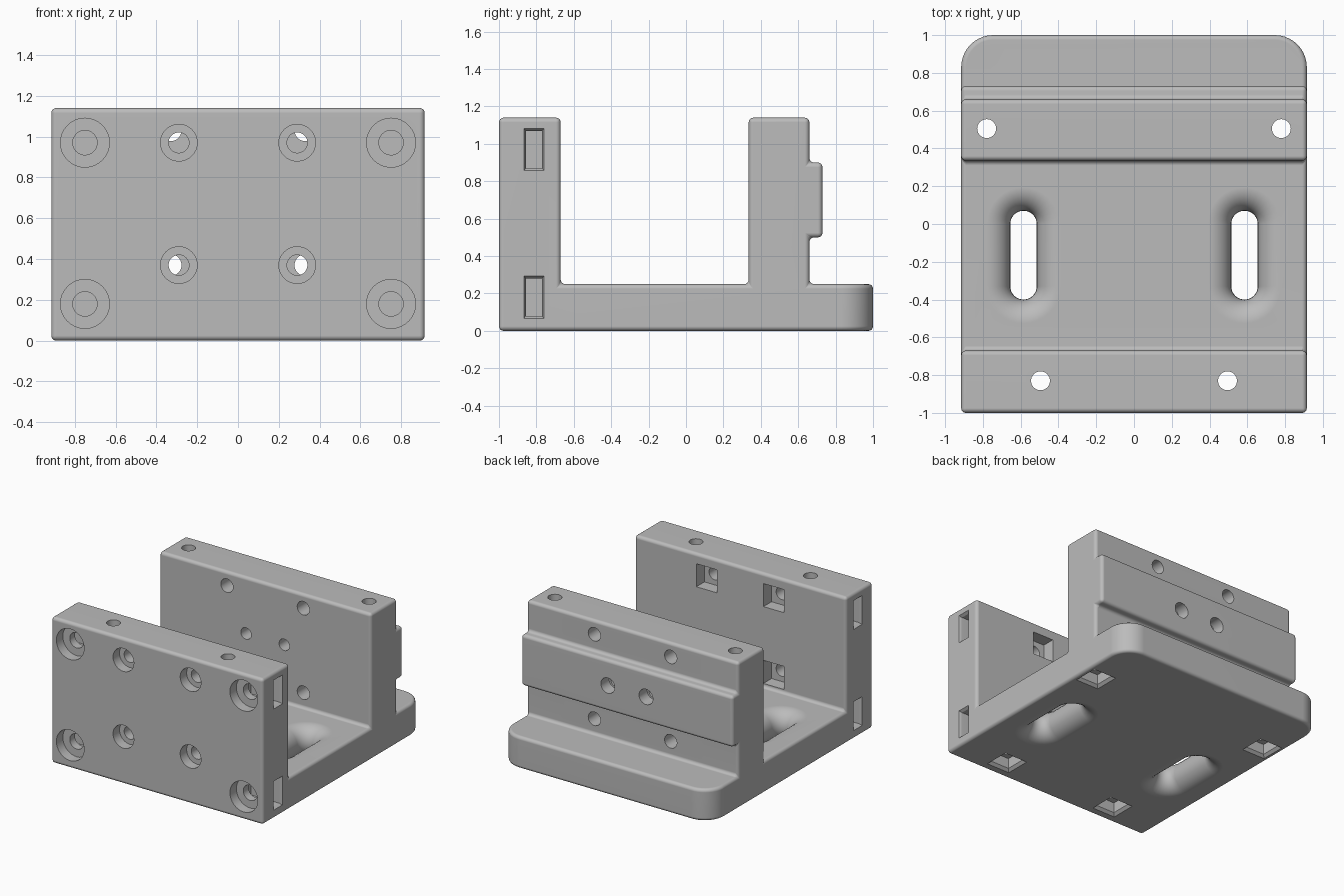
import bpy, bmesh, math

cube = bpy.data.objects.get("Cube")
if cube:
    bpy.data.objects.remove(cube, do_unlink=True)

W, BASE, TOP = 0.915, 0.25, 1.14
SIDES = (-1, 1)


def make_object(name, bm):
    mesh = bpy.data.meshes.new(name)
    bmesh.ops.recalc_face_normals(bm, faces=bm.faces)
    bm.to_mesh(mesh)
    bm.free()
    obj = bpy.data.objects.new(name, mesh)
    bpy.context.collection.objects.link(obj)
    return obj


# Cross-section rings: rounded slot (a circle when half is 0) and rectangle
def stadium(r, half=0, n=32):
    pts = []
    for end in (1, -1):
        for i in range(n // 2 + (half > 0)):
            a = math.pi * i / (n // 2) + (0 if end > 0 else math.pi)
            pts.append((r * math.cos(a), r * math.sin(a) + end * half))
    return pts


def rect(a, b):
    return [(-a, -b), (a, -b), (a, b), (-a, b)]


# Closed solid through rings at absolute positions along an axis
def loft(bm, axis, u0, v0, sections):
    rings = []
    for pts, w in sections:
        ring = []
        for u, v in pts:
            u, v = u + u0, v + v0
            co = {"X": (w, u, v), "Y": (u, w, v), "Z": (u, v, w)}[axis]
            ring.append(bm.verts.new(co))
        rings.append(ring)
    n = len(rings[0])
    for a, b in zip(rings, rings[1:]):
        for i in range(n):
            j = (i + 1) % n
            bm.faces.new((a[i], a[j], b[j], b[i]))
    bm.faces.new(rings[0])
    bm.faces.new(rings[-1])


def bore(bm, axis, u, v, r, start, end):
    loft(bm, axis, u, v, [(stadium(r), start), (stadium(r), end)])


# Body: side profile with front wall, back wall and rail, extruded across x
profile = [(-1, 0), (1, 0), (1, BASE), (0.66, BASE), (0.66, 0.5), (0.73, 0.5),
           (0.73, 0.9), (0.66, 0.9), (0.66, TOP), (0.335, TOP), (0.335, BASE),
           (-0.67, BASE), (-0.67, TOP), (-1, TOP)]
bm = bmesh.new()
loft(bm, "X", 0, 0, [(profile, -W), (profile, W)])
bmesh.ops.recalc_face_normals(bm, faces=bm.faces)


def both(edge, test):
    return all(test(v.co) for v in edge.verts)


# Large rounded corners at the back of the base
corners = [e for e in bm.edges if both(e, lambda c: c.y > 0.99)
           and abs(e.verts[0].co.z - e.verts[1].co.z) > 0.1]
bmesh.ops.bevel(bm, geom=corners, offset=0.17, segments=10, profile=0.5,
                affect="EDGES", clamp_overlap=False)

# Small rounding on the side outlines, the underside and the back lip
rim = [e for e in bm.edges if e.calc_face_angle(0) > 0.6 and (
    both(e, lambda c: abs(c.x) > W - 0.001)
    or both(e, lambda c: c.z < 0.001)
    or both(e, lambda c: c.y > 0.7 and abs(c.z - BASE) < 0.001))]
bmesh.ops.bevel(bm, geom=rim, offset=0.025, segments=4, profile=0.5,
                affect="EDGES", clamp_overlap=False)
body = make_object("mount_block", bm)

# Cutter groups
bores, recesses, pockets = bmesh.new(), bmesh.new(), bmesh.new()
for s in SIDES:
    # Vertical screw holes with square nut pockets underneath
    for x, y in ((0.495, -0.83), (0.78, 0.505)):
        bore(bores, "Z", s * x, y, 0.05, -0.1, TOP + 0.1)
        loft(pockets, "Z", s * x, y, [(rect(0.12, 0.12), -0.02),
             (rect(0.08, 0.08), 0.02), (rect(0.08, 0.08), 0.1)])
    for z in (0.18, 0.97):
        # Corner bolts on the front wall, nut slots from the sides
        bore(bores, "Y", s * 0.75, z, 0.06, -1.1, -0.72)
        bore(recesses, "Y", s * 0.75, z, 0.12, -1.1, -0.92)
        loft(pockets, "X", -0.813, z, [(rect(0.065, 0.125), s * (W + 0.02)),
             (rect(0.043, 0.1), s * (W - 0.02)), (rect(0.043, 0.1), s * 0.65)])
    for z in (0.37, 0.97):
        # Inner bolts on the front wall, square nut pockets behind
        bore(bores, "Y", s * 0.29, z, 0.05, -1.1, -0.6)
        bore(recesses, "Y", s * 0.29, z, 0.09, -1.1, -0.92)
        loft(pockets, "Y", s * 0.29, z,
             [(rect(0.09, 0.09), -0.77), (rect(0.09, 0.09), -0.6)])
    # Back wall holes and rail holes
    for z in (0.37, 1.03):
        bore(bores, "Y", s * 0.33, z, 0.053, 0.3, 0.8)
    bore(bores, "Y", s * 0.165, 0.7, 0.045, 0.3, 0.8)
    bore(recesses, "Y", s * 0.165, 0.7, 0.06, 0.63, 0.8)
    # Flared slots through the base
    R = BASE / 2
    rings = [(stadium(0.07 + R, 0.165), -0.02)]
    for i in range(17):
        a = math.pi * i / 16
        rings.append((stadium(0.07 + R * (1 - math.sin(a)), 0.165),
                      R - R * math.cos(a)))
    rings.append((stadium(0.07 + R, 0.165), BASE + 0.02))
    loft(recesses, "Z", s * 0.585, -0.165, rings)

bpy.context.view_layer.objects.active = body
body.select_set(True)
for name, group in (("bore_cutter", bores), ("recess_cutter", recesses),
                    ("pocket_cutter", pockets)):
    cutter = make_object(name, group)
    cutter.hide_render = True
    mod = body.modifiers.new(name, "BOOLEAN")
    mod.operation, mod.solver, mod.object = "DIFFERENCE", "EXACT", cutter
    bpy.ops.object.modifier_apply(modifier=name)
    bpy.data.objects.remove(cutter, do_unlink=True)

# Material and shading
gray = bpy.data.materials.new("light_gray")
gray.use_nodes = True
color = (0.5, 0.5, 0.5, 1)
gray.diffuse_color = color
gray.node_tree.nodes["Principled BSDF"].inputs["Base Color"].default_value = color
body.data.materials.clear()
body.data.materials.append(gray)
bpy.ops.object.shade_smooth_by_angle(angle=math.radians(30))
weighted = body.modifiers.new("weighted_normals", "WEIGHTED_NORMAL")
weighted.keep_sharp = True
